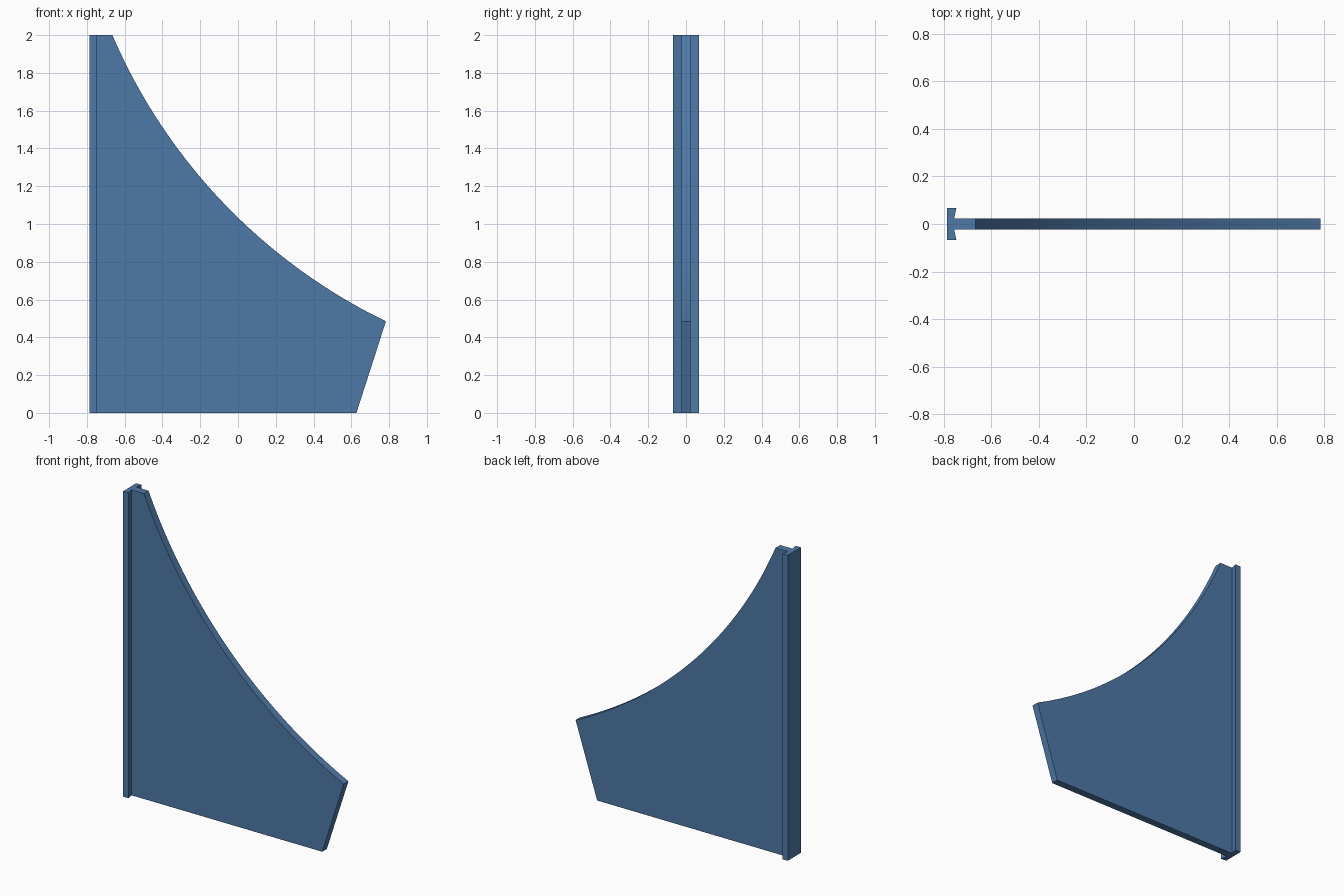
import bpy, bmesh, math
from mathutils import Vector

if "Cube" in bpy.data.objects:
    bpy.data.objects.remove(bpy.data.objects["Cube"])

blue = bpy.data.materials.new("steel blue")
blue.diffuse_color = (0.076, 0.191, 0.386, 1)
blue.use_nodes = True
blue.node_tree.nodes["Principled BSDF"].inputs["Base Color"].default_value = blue.diffuse_color


def extrude_profile(name, points, offset):
    """Flat outline of 3D points pushed along offset into a solid."""
    bm = bmesh.new()
    face = bm.faces.new([bm.verts.new(p) for p in points])
    result = bmesh.ops.extrude_face_region(bm, geom=[face], use_keep_orig=True)
    verts = [g for g in result["geom"] if isinstance(g, bmesh.types.BMVert)]
    bmesh.ops.translate(bm, verts=verts, vec=offset)
    bmesh.ops.recalc_face_normals(bm, faces=bm.faces)
    mesh = bpy.data.meshes.new(name)
    bm.to_mesh(mesh)
    bm.free()
    mesh.materials.append(blue)
    obj = bpy.data.objects.new(name, mesh)
    bpy.context.collection.objects.link(obj)
    return obj


def arc(start, end, sag, steps):
    """Circular arc from start to end, bulging right of travel by sag."""
    a, b = Vector(start), Vector(end)
    half = (b - a).length / 2
    along = (b - a).normalized()
    side = Vector((along.y, -along.x))
    radius = (half * half + sag * sag) / (2 * sag)
    centre = (a + b) / 2 + side * (sag - radius)
    sweep = math.asin(half / radius)
    return [centre + radius * (along * math.sin(t) + side * math.cos(t))
            for t in (sweep * (2 * i / steps - 1) for i in range(steps + 1))]


HALF_WEB = 0.024
HALF_RAIL = 0.068
BACK, ROOT, LIP = -0.785, -0.755, -0.746

# Fin plate with its concave upper edge
outline = [Vector((ROOT, 0)), Vector((ROOT, 2))]
outline += arc((-0.665, 2), (0.783, 0.485), 0.189, 40)
outline.append(Vector((0.627, 0)))
plate = extrude_profile("fin_plate", [(p.x, -HALF_WEB, p.y) for p in outline],
                        (0, 2 * HALF_WEB, 0))
for poly in plate.data.polygons:
    poly.use_smooth = abs(poly.normal.y) < 0.5
# Keep the plate rim crisp and the curve smooth
bpy.context.view_layer.objects.active = plate
plate.select_set(True)
bpy.ops.object.shade_smooth_by_angle(angle=math.radians(15))

# Mounting rail with slightly undercut inner faces
half = [(BACK, HALF_RAIL), (LIP, HALF_RAIL), (ROOT, HALF_WEB)]
section = half + [(x, -y) for x, y in reversed(half)]
extrude_profile("mounting_rail", [(x, y, 0) for x, y in section], (0, 0, 2))
